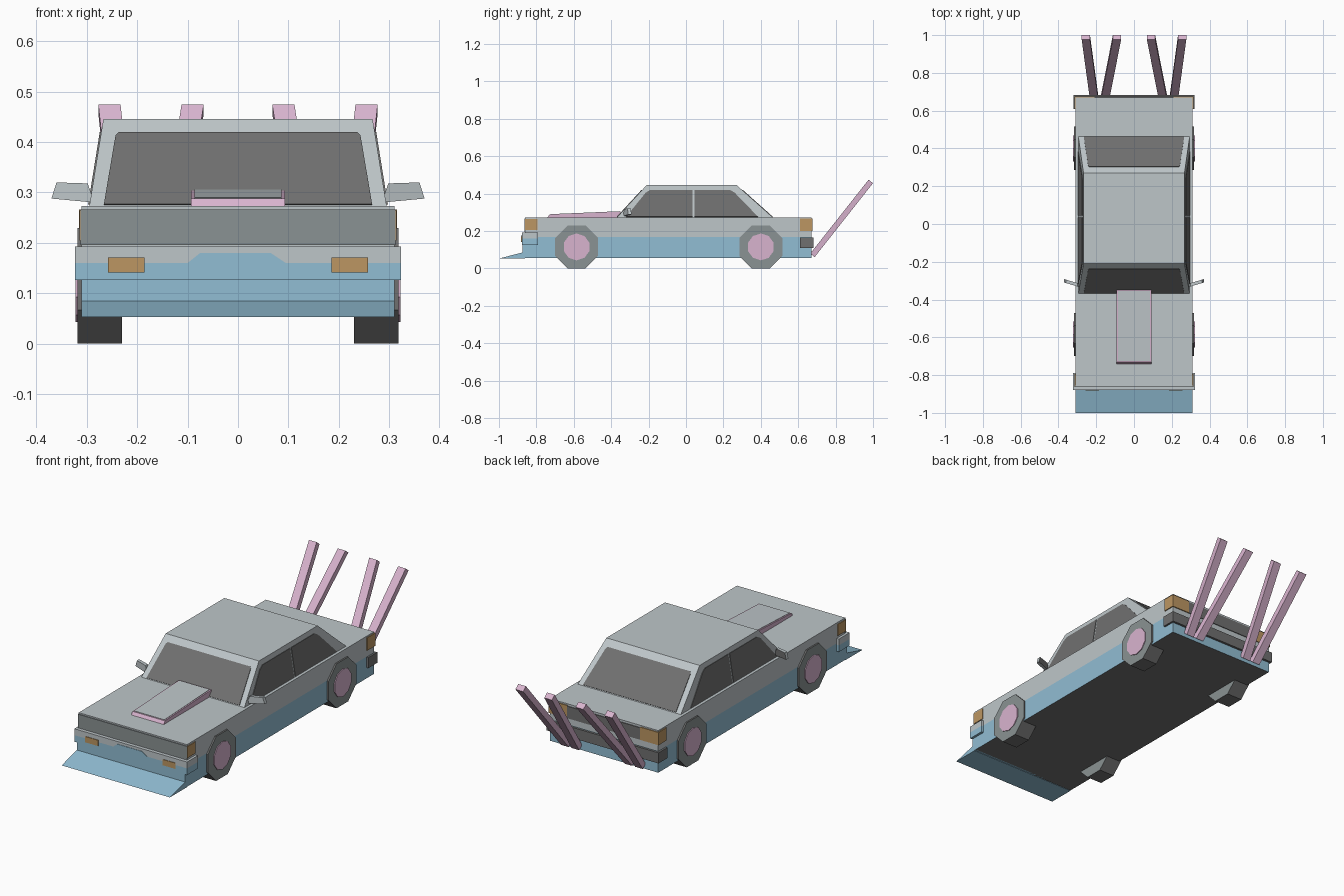
import bpy, bmesh, math
from mathutils import Vector
from itertools import product

if "Cube" in bpy.data.objects:
    bpy.data.objects.remove(bpy.data.objects["Cube"])


def material(name, rgb):
    m = bpy.data.materials.new(name)
    lin = [((c / 255 + 0.055) / 1.055) ** 2.4 for c in rgb]
    m.diffuse_color = (*lin, 1)
    m.use_nodes = True
    m.node_tree.nodes["Principled BSDF"].inputs["Base Color"].default_value = m.diffuse_color
    return m


GREY = material("body grey", (190, 198, 201))
BLUE = material("lower blue", (145, 189, 211))
PINK = material("pink", (217, 180, 207))
DARK = material("dark glass", (112, 112, 112))
MID = material("mid grey", (138, 146, 147))
AMBER = material("amber", (188, 150, 98))


def finish(name, bm, mats, rule=None):
    bmesh.ops.recalc_face_normals(bm, faces=bm.faces[:])
    bm.normal_update()
    if rule:
        for f in bm.faces:
            f.material_index = rule(f)
    me = bpy.data.meshes.new(name)
    bm.to_mesh(me)
    bm.free()
    for m in mats:
        me.materials.append(m)
    ob = bpy.data.objects.new(name, me)
    bpy.context.collection.objects.link(ob)
    return ob


def hull(name, pts, mats, rule=None, cut=None):
    """Convex solid around the points, flat faces merged, optionally cut at a height."""
    bm = bmesh.new()
    for p in pts:
        bm.verts.new(p)
    bmesh.ops.convex_hull(bm, input=bm.verts[:])
    bmesh.ops.dissolve_limit(bm, angle_limit=0.01, verts=bm.verts[:], edges=bm.edges[:])
    if cut:
        bmesh.ops.bisect_plane(bm, geom=bm.verts[:] + bm.edges[:] + bm.faces[:],
                               plane_co=(0, 0, cut), plane_no=(0, 0, 1))
    return finish(name, bm, mats, rule)


def box(name, x, y, z, mat):
    return hull(name, list(product(x, y, z)), [mat])


def plate(name, pts, mat, out, t=0.004):
    """Thin plate lying on a surface, thickened towards 'out'."""
    pts = [Vector(p) for p in pts]
    n = (pts[1] - pts[0]).cross(pts[2] - pts[0]).normalized()
    if n.dot(Vector(out)) < 0:
        n = -n
    return hull(name, [p + n * s for p in pts for s in (-t, t)], [mat])


# main body: blue below, grey above, dark underside
hull("body", list(product((-0.31, 0.31), (-0.86, 0.67), (0.055, 0.273))), [GREY, BLUE, DARK],
     lambda f: 2 if f.normal.z < -0.9 else (1 if f.calc_center_median().z < 0.167 else 0), cut=0.167)

# front valance and splitter
box("front_valance", (-0.31, 0.31), (-0.875, -0.85), (0.055, 0.13), BLUE)
hull("front_splitter", [(x, y, z) for x in (-0.31, 0.31)
                        for y, z in ((-1, 0.053), (-0.86, 0.053), (-0.86, 0.088), (-0.875, 0.085))], [BLUE])

# bumpers
box("front_bumper_upper", (-0.323, 0.323), (-0.878, -0.79), (0.16, 0.193), GREY)
box("front_bumper_lower", (-0.323, 0.323), (-0.878, -0.79), (0.126, 0.16), BLUE)
plate("bumper_centre", [(-0.1, -0.878, 0.16), (-0.075, -0.878, 0.18), (0.065, -0.878, 0.18),
                        (0.095, -0.878, 0.16)], BLUE, (0, -1, 0), 0.002)
box("rear_bumper", (-0.32, 0.32), (0.61, 0.682), (0.11, 0.165), DARK)

# grille and rear panel
box("grille", (-0.312, 0.312), (-0.864, -0.855), (0.196, 0.266), MID)
box("rear_panel", (-0.21, 0.21), (0.665, 0.674), (0.2, 0.262), DARK)

# lights on both sides
for s, side in ((-1, "left"), (1, "right")):
    box("front_indicator_" + side, (s * 0.185, s * 0.258), (-0.881, -0.872), (0.141, 0.171), AMBER)
    box("front_side_lamp_" + side, (s * 0.305, s * 0.314), (-0.862, -0.795), (0.205, 0.264), AMBER)
    box("tail_light_" + side, (s * 0.21, s * 0.315), (0.61, 0.675), (0.2, 0.266), AMBER)

# cabin
Z0, Z1 = 0.272, 0.446
hull("cabin", [(s * x, y, z) for s in (-1, 1)
               for x, y, z in ((0.295, -0.37, Z0), (0.267, -0.21, Z1),
                               (0.267, 0.27, Z1), (0.295, 0.465, Z0))], [GREY])


def screen(name, y0, y1, out):
    """Glass between the base line y0 and the roof line y1."""
    def at(x, v):
        return (x, y0 + (y1 - y0) * v, Z0 + (Z1 - Z0) * v)
    outline = [(0.266, 0.02), (0.243, 0.80), (0.236, 0.84)]
    pts = [at(x, v) for x, v in outline] + [at(-x, v) for x, v in outline]
    plate(name, pts, DARK, out, 0.003)


screen("windscreen", -0.37, -0.21, (0, -1, 1))
screen("rear_window", 0.465, 0.27, (0, 1, 1))

# side windows, split by a thin pillar
for s, side in ((-1, "left"), (1, "right")):
    for label, yz in (("front", ((-0.32, 0.276), (-0.215, 0.405), (-0.19, 0.42), (0.035, 0.42), (0.035, 0.276))),
                      ("rear", ((0.045, 0.276), (0.045, 0.42), (0.235, 0.42), (0.26, 0.405), (0.385, 0.276)))):
        pts = [(s * (0.295 - 0.028 * (z - Z0) / (Z1 - Z0)), y, z) for y, z in yz]
        plate(f"{label}_side_window_{side}", pts, DARK, (s, 0, 0), 0.003)

    # door mirror, dark glass at the back
    outline = ((0.285, 0.28), (0.37, 0.288), (0.36, 0.32), (0.298, 0.318))
    hull("mirror_" + side, [(s * x, -0.335 + 0.3 * (x - 0.285) + d, z)
                            for x, z in outline for d in (0, 0.018)], [GREY, DARK],
         lambda f: 1 if f.normal.y > 0.6 else 0)

# bonnet scoop: pink sides, grey top
hull("bonnet_scoop", [(x, y, z) for x in (-0.093, 0.093)
                      for y, z in ((-0.742, 0.27), (-0.73, 0.288), (-0.35, 0.304), (-0.345, 0.27))], [PINK])
plate("scoop_top", [(-0.086, -0.725, 0.2882), (0.086, -0.725, 0.2882),
                    (0.086, -0.355, 0.3038), (-0.086, -0.355, 0.3038)], GREY, (0, 0, 1), 0.002)


def disc(name, sides, r, x0, x1, y, mats, rule=None):
    ring = [math.tau * (i + 0.5) / sides for i in range(sides)]
    return hull(name, [(x, y + r * math.cos(a), 0.115 + r * math.sin(a))
                       for x in (x0, x1) for a in ring], mats, rule)


# octagonal wheels: dark tread, grey walls, pink hubs
for s, side in ((-1, "left"), (1, "right")):
    for label, y in (("front", -0.585), ("rear", 0.4)):
        disc(f"{label}_wheel_{side}", 8, 0.115 / math.cos(math.pi / 8), s * 0.23, s * 0.318, y,
             [DARK, MID], lambda f: 1 if abs(f.normal.x) > 0.9 else 0)
        disc(f"{label}_hub_{side}", 10, 0.072, s * 0.314, s * 0.322, y, [PINK])

# four raised exhaust pipes fanning out in pairs
for s, side in ((-1, "left"), (1, "right")):
    for label, xa, xb in (("outer", 0.212, 0.255), ("inner", 0.152, 0.09)):
        pts = [(s * x + w, y + d * 0.0117, z - d * 0.0094)
               for x, y, z in ((xa, 0.676, 0.07), (xb, 0.988, 0.465))
               for w in (-0.022, 0.022) for d in (-1, 1)]
        hull(f"{label}_exhaust_{side}", pts, [PINK])
